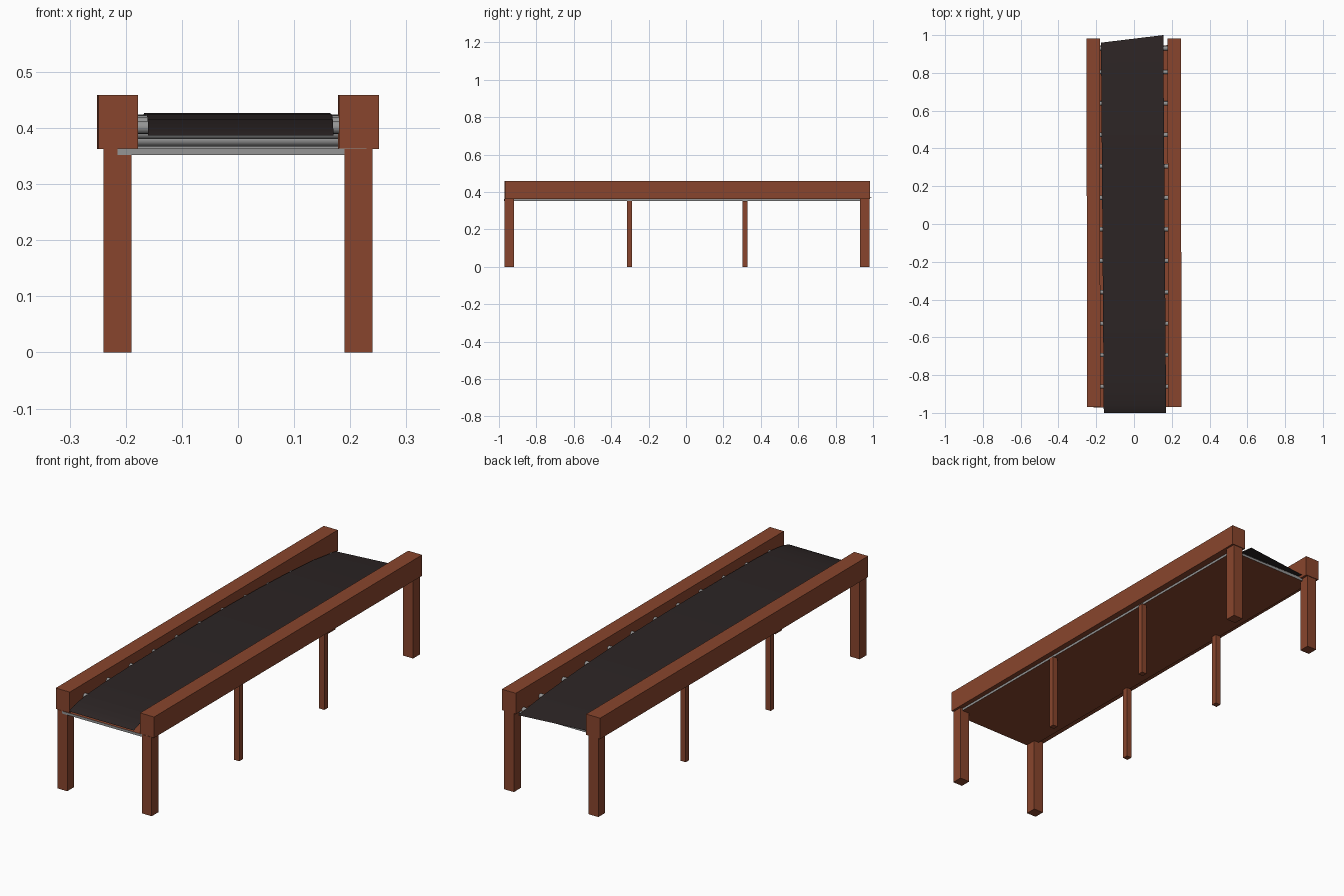
import bpy, bmesh, math
from mathutils import Matrix

if "Cube" in bpy.data.objects:
    bpy.data.objects.remove(bpy.data.objects["Cube"])


def mat(name, c):
    m = bpy.data.materials.new(name)
    m.diffuse_color = (*c, 1)
    m.use_nodes = True
    m.node_tree.nodes["Principled BSDF"].inputs["Base Color"].default_value = m.diffuse_color
    return m


BROWN = mat("rust_brown", (0.25, 0.06, 0.026))
GREY = mat("steel_grey", (0.30, 0.30, 0.30))
BLACK = mat("belt_black", (0.025, 0.018, 0.018))


def finish(name, bm, *mats):
    me = bpy.data.meshes.new(name)
    bm.to_mesh(me)
    bm.free()
    for m in mats:
        me.materials.append(m)
    ob = bpy.data.objects.new(name, me)
    bpy.context.collection.objects.link(ob)
    return ob


def box(name, x, y, z, *mats, turn=0.0, edge_slot=0):
    bm = bmesh.new()
    bmesh.ops.create_cube(bm, size=1)
    for v in bm.verts:
        for i, (a, b) in enumerate((x, y, z)):
            v.co[i] = (a + b) / 2 + v.co[i] * (b - a)
    bm.normal_update()
    for f in bm.faces:
        if abs(f.normal.z) < 0.5:
            f.material_index = edge_slot
    bm.transform(Matrix.Rotation(turn, 4, 'Z'))
    return finish(name, bm, *mats)


# Side rails and legs
for s, side in ((-1, "left"), (1, "right")):
    def span(a, b):
        return tuple(sorted((s * a, s * b)))
    box(side + "_rail", span(0.179, 0.25), (-0.969, 0.983), (0.363, 0.459), BROWN, turn=0.001)
    for y, end in ((-0.945, "front"), (0.955, "back")):
        box(f"{end}_{side}_leg", span(0.19, 0.24), (y - 0.025, y + 0.025), (0, 0.363), BROWN)
    for y, end in ((-0.303, "front"), (0.315, "back")):
        box(f"middle_{end}_{side}_leg", span(0.202, 0.228), (y - 0.013, y + 0.013), (0, 0.353), BROWN)

# Under tray with grey edges, very slightly askew
box("under_tray", (-0.222, 0.222), (-0.971, 0.945), (0.352, 0.3635), BROWN, GREY, turn=0.0075, edge_slot=1)

# Belt: thin arched sheet, sagging at both ends
PROFILE = [(-1.0, 0.387), (-0.985, 0.394), (-0.96, 0.401), (-0.92, 0.408), (-0.86, 0.415),
           (-0.75, 0.421), (-0.5, 0.425), (-0.1, 0.427), (0.2, 0.424), (0.4, 0.418),
           (0.6, 0.408), (0.8, 0.393), (0.98, 0.371)]


def belt_z(y):
    for (y0, z0), (y1, z1) in zip(PROFILE, PROFILE[1:]):
        if y <= y1:
            return z0 + (z1 - z0) * (y - y0) / (y1 - y0)
    return PROFILE[-1][1]


bm = bmesh.new()
prev = None
for y, z in PROFILE:
    cx = -0.0025 - 0.0075 * y
    slant = 0.02 if y == PROFILE[-1][0] else 0
    row = [bm.verts.new((cx - 0.165, y - slant, z)), bm.verts.new((cx + 0.165, y + slant, z))]
    if prev:
        bm.faces.new((prev[0], prev[1], row[1], row[0])).smooth = True
    prev = row
finish("belt", bm, BLACK)

# Rollers carrying the belt
for i in range(12):
    y = -0.86 + 0.1665 * i
    if i == 11:
        y = 0.93
    bm = bmesh.new()
    r = 0.0115
    bmesh.ops.create_cone(bm, cap_ends=True, segments=16, radius1=r, radius2=r, depth=0.362,
                          matrix=Matrix.Translation((0, y, belt_z(y) - r - 0.002)) @ Matrix.Rotation(math.pi / 2, 4, 'Y'))
    for f in bm.faces:
        f.smooth = len(f.verts) == 4
    finish(f"roller_{i + 1}", bm, GREY)
